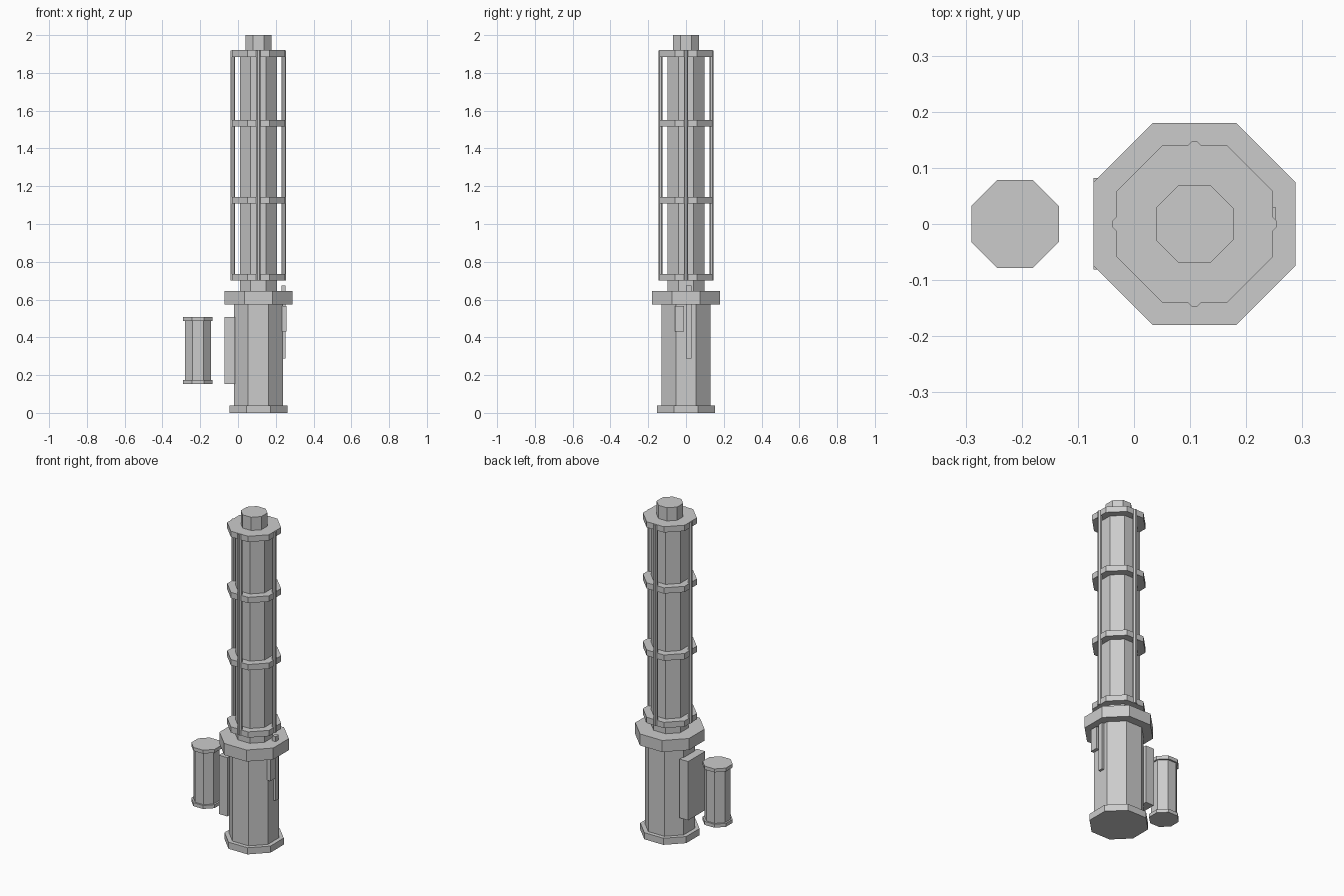
import bpy, bmesh
from math import pi, cos, sin
from mathutils import Matrix, Vector

if "Cube" in bpy.data.objects:
    bpy.data.objects.remove(bpy.data.objects["Cube"])

AX = 0.108    # x of the main column axis
TANK = -0.212  # x of the side tank axis


def prism(name, x, y, apothem, z0, z1, sides=8):
    """Flat-sided upright prism with a face towards each axis."""
    bm = bmesh.new()
    r = apothem / cos(pi / sides)
    bmesh.ops.create_cone(bm, cap_ends=True, segments=sides, radius1=r, radius2=r, depth=z1 - z0,
                          matrix=Matrix.Translation((x, y, (z0 + z1) / 2)) @ Matrix.Rotation(pi / sides, 4, 'Z'))
    return finish(name, bm)


def box(name, lo, hi):
    lo, hi = Vector(lo), Vector(hi)
    bm = bmesh.new()
    bmesh.ops.create_cube(bm, size=1, matrix=Matrix.Translation((lo + hi) / 2) @ Matrix.Diagonal((*(hi - lo), 1)))
    return finish(name, bm)


def finish(name, bm):
    me = bpy.data.meshes.new(name)
    bm.to_mesh(me)
    bm.free()
    ob = bpy.data.objects.new(name, me)
    bpy.context.collection.objects.link(ob)
    return ob


# Main column
prism("base_plate", AX, 0, 0.154, 0, 0.04)
prism("lower_body", AX, 0, 0.13, 0.04, 0.575)
prism("flange", AX, 0, 0.18, 0.575, 0.645)
prism("inner_column", AX, 0, 0.098, 0.645, 1.9)
prism("top_cap", AX, 0, 0.069, 1.9, 2.0)

# Cage rings and rods
for i, z in enumerate((0.7, 1.108, 1.515, 1.885)):
    prism(f"cage_ring_{i + 1}", AX, 0, 0.14, z, z + 0.035)
for i in range(4):
    a = i * pi / 2
    prism(f"cage_rod_{i + 1}", AX + 0.135 * cos(a), 0.135 * sin(a), 0.0118, 0.702, 1.918)

# Side tank with end caps
prism("tank_body", TANK, 0, 0.068, 0.165, 0.495)
prism("tank_bottom_cap", TANK, 0, 0.078, 0.152, 0.173)
prism("tank_top_cap", TANK, 0, 0.078, 0.487, 0.508)

# Mounting plate on the left, control box and lever on the right
box("mounting_plate", (-0.072, -0.081, 0.152), (-0.015, 0.082, 0.508))
box("control_box", (0.23, -0.058, 0.43), (0.258, -0.01, 0.567))
box("lever", (0.229, 0.0, 0.287), (0.252, 0.03, 0.675))
